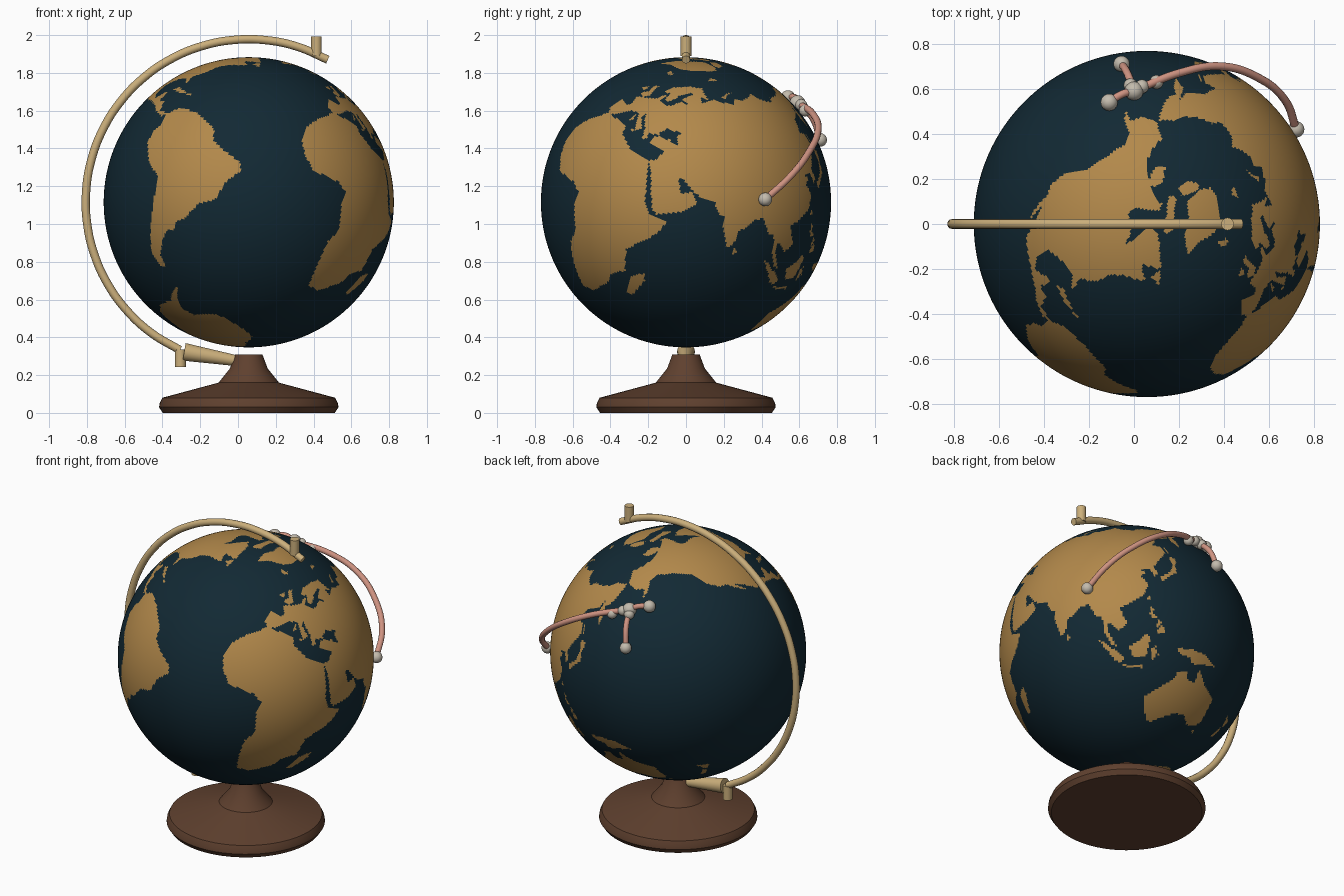
import bpy, bmesh, math
from mathutils import Vector, Matrix

CENTRE, RADIUS = Vector((0.057, 0, 1.115)), 0.768


def material(name, rgb):
    m = bpy.data.materials.new(name)
    m.diffuse_color = (*rgb, 1)
    return m


OCEAN = material("deep_ocean_blue", (0.006, 0.022, 0.034))
LAND = material("land_ochre", (0.45, 0.25, 0.07))
BRASS = material("pale_brass", (0.60, 0.43, 0.20))
WOOD = material("dark_wood", (0.115, 0.052, 0.028))
PINK = material("pink_cord", (0.62, 0.29, 0.22))
PEARL = material("pearl_grey", (0.55, 0.50, 0.42))

# coastlines as (longitude, latitude) outlines
africa = [(-6, 36), (10, 37), (11, 34), (20, 31), (32, 31), (33, 28), (37, 21), (39, 15), (43, 11.5), (51, 12),
          (48, 5), (42, -2), (39, -6), (41, -15), (35, -20), (35, -24), (32, -28), (27, -34), (20, -35), (18, -32),
          (15, -27), (12, -17), (14, -11), (9, -1), (9, 4), (4, 6), (-4, 5), (-8, 4.5), (-13, 8), (-17, 14),
          (-17, 21), (-13, 28), (-9, 32)]
europe = [(-9, 37), (-9, 43), (-1.5, 43.5), (-1, 46), (-4.5, 48.5), (2, 51), (8, 54), (8, 57), (10.5, 57.5),
          (11, 54), (20, 54.5), (23, 59), (30, 60), (22, 60.5), (25, 65.5), (22, 66), (17, 61), (18.5, 59.5),
          (16, 56), (13, 55.5), (10.5, 59.3), (6, 58.2), (5, 62), (14, 68), (25, 71), (41, 67), (33, 66.5),
          (38, 64), (45, 68), (60, 69), (60, 40), (41, 41.3), (37, 45), (39, 47), (33, 46), (30.5, 46), (28, 43),
          (28.5, 41.5), (23.5, 40.5), (24, 38), (22.5, 36.5), (19.5, 41), (13, 45.5), (12.5, 44), (18.4, 40),
          (16, 38), (12, 42), (9, 44.3), (3.2, 43), (3, 42), (-0.3, 39), (-2, 36.8), (-5.5, 36)]
asia = [(59.8, 69), (68, 69), (69, 73), (80, 73), (104, 77.5), (113, 74), (130, 71), (140, 72.5), (160, 70),
        (180, 69), (190, 66), (178, 62.5), (170, 60), (163, 59), (162, 56), (157, 51), (156, 57), (163, 62),
        (155, 59), (142, 59), (135, 54.5), (141, 52.5), (140, 48), (132, 43), (127.5, 39.5), (129, 36),
        (126.5, 34.5), (125, 39), (118, 39), (122, 37), (119, 35), (122, 30.5), (118, 24.5), (110, 21),
        (106, 19.5), (109, 12), (105, 9), (100.5, 13.5), (99.5, 9.5), (103.5, 1.5), (101, 3), (98, 9),
        (97.5, 16.5), (94.5, 16), (91, 22.5), (87, 21.5), (80, 15.5), (80, 12), (77.5, 8), (73, 17), (72.5, 21),
        (70, 21), (67, 25), (59.8, 25.5)]
middle_east = [(60, 25.5), (57, 26.5), (50, 30), (48, 30), (51, 25), (52, 24), (56, 26), (60, 22.5), (55, 17.5),
               (45, 12.8), (43, 14), (39, 21), (35, 28), (32.5, 30), (32, 31.3), (34.3, 31.5), (36, 36.5),
               (30, 36.5), (27, 37), (26.5, 40), (29, 41), (35, 42), (41, 41.3), (60, 41)]
north_america = [(-168, 66), (-156, 71), (-135, 69), (-115, 68), (-95, 68), (-85, 69), (-82, 67), (-94, 61),
                 (-93, 58), (-82, 55), (-80, 51), (-78, 55), (-78, 62), (-70, 61), (-65, 59), (-56, 52), (-66, 50),
                 (-64, 48), (-60, 46), (-66, 44), (-70, 43), (-74, 40), (-76, 35), (-81, 31), (-80, 25.5),
                 (-82.5, 28), (-84, 30), (-90, 29.5), (-97, 27), (-97.5, 21), (-94, 18), (-91, 19), (-90, 21),
                 (-87, 21), (-88, 16), (-83.5, 15), (-83, 10), (-79, 9.5), (-77, 8), (-80, 7.5), (-85, 10),
                 (-88, 13), (-94, 16), (-105, 20), (-109, 25.5), (-114, 31), (-110, 23), (-115, 29), (-117, 33),
                 (-121, 35), (-124, 40), (-124, 48), (-131, 55), (-140, 60), (-150, 60), (-158, 56), (-163, 55),
                 (-158, 58.5), (-165, 61)]
south_america = [(-77.5, 8.5), (-72, 12), (-62, 10.5), (-52, 5), (-50, 0), (-44, -2.5), (-37, -5), (-35, -8),
                 (-39, -14), (-41, -22), (-48, -26), (-53, -33), (-58, -35), (-57, -38), (-62, -39), (-65, -43),
                 (-68, -50), (-65, -55), (-70, -55), (-75, -50), (-73, -40), (-71, -30), (-70, -18), (-76, -14),
                 (-81, -5), (-80, 1), (-77, 4)]
antarctica = [(-180, -78), (-160, -78), (-150, -77), (-130, -74), (-100, -73), (-75, -72), (-68, -68), (-57, -63),
              (-62, -70), (-62, -74), (-60, -76), (-40, -78), (-25, -75), (-10, -71), (20, -69.5), (50, -67),
              (70, -69), (90, -66.5), (130, -66), (150, -68), (170, -72), (165, -78), (180, -78), (180, -90),
              (-180, -90)]
greenland = [(-45, 60), (-53, 66), (-54, 71), (-68, 76), (-60, 82), (-33, 83.5), (-20, 81), (-20, 73), (-26, 69),
             (-40, 65)]
australia = [(114, -22), (122, -18), (129, -15), (131, -12), (136, -12), (136, -15), (140, -17.5), (142.5, -11),
             (146, -19), (153, -26), (150, -37), (146, -39), (140, -38), (137, -33), (131, -31.5), (124, -33),
             (118, -35), (115, -34)]
arctic_islands = [
    [(-62, 66), (-80, 74), (-89, 73), (-75, 68), (-72, 65), (-66, 62.5)],
    [(-117, 70), (-124, 72), (-122, 74.5), (-105, 73), (-102, 69), (-110, 68.5)],
    [(-90, 76.5), (-78, 76), (-62, 82), (-75, 83), (-92, 81)],
    [(-24, 65.5), (-16, 66.3), (-14, 65), (-19, 63.4)], [(11, 79), (20, 80.2), (26, 80), (17, 76.7)],
    [(52, 71), (56, 74.5), (67, 77), (58, 74), (57, 70.7)]]
atlantic_islands = [
    [(-5.5, 50), (-3, 53.5), (-6, 57), (-3, 58.6), (-2, 56), (1.5, 52.7), (1, 51)],
    [(-10, 52), (-8, 55), (-6, 54), (-6.5, 52)], [(-59, 47.7), (-56, 51.5), (-53, 47)],
    [(-85, 22), (-82, 23.2), (-74.5, 20.2), (-78, 20)], [(-74, 18.5), (-73, 20), (-68.5, 18.5)],
    [(44, -25), (44, -17), (49.3, -12), (50, -16), (47, -25)], [(80, 6.5), (80, 9.5), (82, 7)],
    [(12.5, 38), (15.5, 38.2), (15, 36.7)], [(8.3, 39), (8.5, 43), (9.6, 41)]]
pacific_islands = [
    [(131, -1), (138, -1.7), (146, -5), (151, -10.5), (143, -9), (138, -8.3), (138, -5.5), (133, -4)],
    [(109, 1.5), (113, 3.2), (117, 7), (119, 5), (116, -4), (110, -3)],
    [(95.3, 5.6), (98, 4.2), (106, -3), (105.5, -6), (102, -4)], [(105, -6.5), (114.5, -7.5), (114, -8.7), (106, -7.5)],
    [(119, -5.5), (119, 0), (125, 1.5), (120.5, 0.3), (123, -4.5), (121, -3)],
    [(120, 16), (121, 18.6), (122, 18), (121.8, 15), (124, 13), (121, 13.7)],
    [(122, 7), (125, 10), (126.5, 7), (125, 6)], [(122, 10), (124, 12.5), (125.5, 11), (123, 9.3)],
    [(130, 31.3), (130, 34), (136, 36), (140, 40), (141, 45.3), (145, 43.5), (142, 40), (140.5, 35.5), (135, 33.7)],
    [(142, 46), (142, 54), (143.5, 50)], [(120, 23), (121.5, 25.2), (121, 22)],
    [(173, -34.5), (178.5, -37.7), (175.5, -41.5), (174, -39)], [(172.7, -40.6), (174, -42), (170.5, -46), (166.5, -46)],
    [(144.7, -41), (148, -41), (147, -43.5)]]
outlines = [africa, europe, asia, middle_east, north_america, south_america, antarctica, greenland, australia,
            *arctic_islands, *atlantic_islands, *pacific_islands]
boxed = [(min(p[0] for p in o), max(p[0] for p in o), min(p[1] for p in o), max(p[1] for p in o), o)
         for o in outlines]


def inside(x, y, outline):
    hit, (x0, y0) = False, outline[-1]
    for x1, y1 in outline:
        if (y0 > y) != (y1 > y) and x < x0 + (x1 - x0) * (y - y0) / (y1 - y0):
            hit = not hit
        x0, y0 = x1, y1
    return hit


def is_land(lon, lat):
    return any(a <= x <= b and c <= lat <= d and inside(x, lat, o)
               for x in (lon, lon + 360) for a, b, c, d, o in boxed)


def finish(name, bm, mats, angle=35):
    me = bpy.data.meshes.new(name)
    bm.to_mesh(me)
    bm.free()
    ob = bpy.data.objects.new(name, me)
    bpy.context.collection.objects.link(ob)
    for m in mats:
        me.materials.append(m)
    bpy.ops.object.select_all(action='DESELECT')
    bpy.context.view_layer.objects.active = ob
    ob.select_set(True)
    bpy.ops.object.shade_smooth_by_angle(angle=math.radians(angle))
    return ob


def ball(name, pos, r):
    bm = bmesh.new()
    bmesh.ops.create_uvsphere(bm, u_segments=24, v_segments=14, radius=r, matrix=Matrix.Translation(pos))
    finish(name, bm, [PEARL])


def rod(name, a, b, r0, r1, mat):
    a, b = Vector(a), Vector(b)
    rot = (b - a).to_track_quat('Z', 'Y').to_matrix().to_4x4()
    bm = bmesh.new()
    bmesh.ops.create_cone(bm, cap_ends=True, segments=32, radius1=r0, radius2=r1, depth=(b - a).length,
                          matrix=Matrix.Translation((a + b) / 2) @ rot)
    finish(name, bm, [mat])


def tube(name, pts, r, mat, smooth=True):
    cu = bpy.data.curves.new(name, 'CURVE')
    cu.dimensions, cu.bevel_depth, cu.bevel_resolution, cu.use_fill_caps = '3D', r, 4, True
    sp = cu.splines.new('BEZIER')
    sp.bezier_points.add(len(pts) - 1)
    for bp, p in zip(sp.bezier_points, pts):
        bp.co = p
        bp.handle_left_type = bp.handle_right_type = 'AUTO'
    sp.resolution_u = 8
    cu.materials.append(mat)
    ob = bpy.data.objects.new(name, cu)
    bpy.context.collection.objects.link(ob)
    bpy.ops.object.select_all(action='DESELECT')
    bpy.context.view_layer.objects.active = ob
    ob.select_set(True)
    bpy.ops.object.convert(target='MESH')
    bpy.ops.object.shade_smooth_by_angle(angle=math.radians(40))


# globe: tilted sphere, land faces chosen by longitude and latitude
north = Vector((0.368, 0.318, 0.874)).normalized()
lon0 = Vector((0.532, -0.842, 0.083))
lon0 = (lon0 - north * lon0.dot(north)).normalized()
lon90 = north.cross(lon0)
axes = Matrix((lon0, lon90, north)).transposed().to_4x4()
bm = bmesh.new()
bmesh.ops.create_uvsphere(bm, u_segments=400, v_segments=200, radius=RADIUS)
for f in bm.faces:
    c = f.calc_center_median().normalized()
    f.material_index = int(is_land(math.degrees(math.atan2(c.y, c.x)), math.degrees(math.asin(c.z))))
bm.transform(Matrix.Translation(CENTRE) @ axes)
finish("globe", bm, [OCEAN, LAND])

# turned wooden base
profile = [(0, 0), (0.455, 0), (0.475, 0.03), (0.472, 0.05), (0.458, 0.08), (0.16, 0.16), (0.10, 0.235),
           (0.072, 0.31), (0, 0.31)]
bm = bmesh.new()
vs = [bm.verts.new((0.057 + r, 0, z)) for r, z in profile]
es = [bm.edges.new(p) for p in zip(vs, vs[1:])]
bmesh.ops.spin(bm, geom=vs + es, cent=(0.057, 0, 0), axis=(0, 0, 1), angle=math.tau, steps=64)
bmesh.ops.remove_doubles(bm, verts=bm.verts, dist=1e-4)
bmesh.ops.recalc_face_normals(bm, faces=bm.faces)
finish("base", bm, [WOOD], 25)

# brass arm, its pins and the foot that joins it to the base
arc = [math.radians(61 + 184 * i / 16) for i in range(17)]
tube("meridian_arm", [CENTRE + 0.863 * Vector((math.cos(t), 0, math.sin(t))) for t in arc], 0.022, BRASS)
rod("top_pin", (0.415, 0, 1.89), (0.415, 0, 1.992), 0.028, 0.028, BRASS)
rod("bottom_pin", (-0.305, 0, 0.243), (-0.305, 0, 0.335), 0.029, 0.029, BRASS)
rod("arm_foot", (-0.285, 0, 0.323), (0.0, 0, 0.275), 0.047, 0.028, BRASS)

# route cords with pearl markers
hub = (0.0, 0.59, 1.64)
tube("long_cord", [(0.72, 0.42, 1.13), (0.67, 0.55, 1.25), (0.55, 0.65, 1.38), (0.38, 0.70, 1.50),
                   (0.20, 0.67, 1.585), (0.02, 0.60, 1.635)], 0.018, PINK)
tube("lower_cord", [hub, (-0.03, 0.67, 1.56), (-0.055, 0.71, 1.445)], 0.017, PINK)
tube("upper_cord", [hub, (-0.055, 0.575, 1.67), (-0.11, 0.54, 1.67)], 0.017, PINK)
markers = [((0.72, 0.42, 1.13), 0.036), (hub, 0.042), ((-0.055, 0.71, 1.445), 0.036), ((-0.11, 0.54, 1.67), 0.038),
           ((0.10, 0.63, 1.60), 0.031), ((0.035, 0.61, 1.63), 0.031), ((-0.015, 0.615, 1.62), 0.031)]
for i, (p, r) in enumerate(markers):
    ball(f"marker_{i + 1}", p, r)
